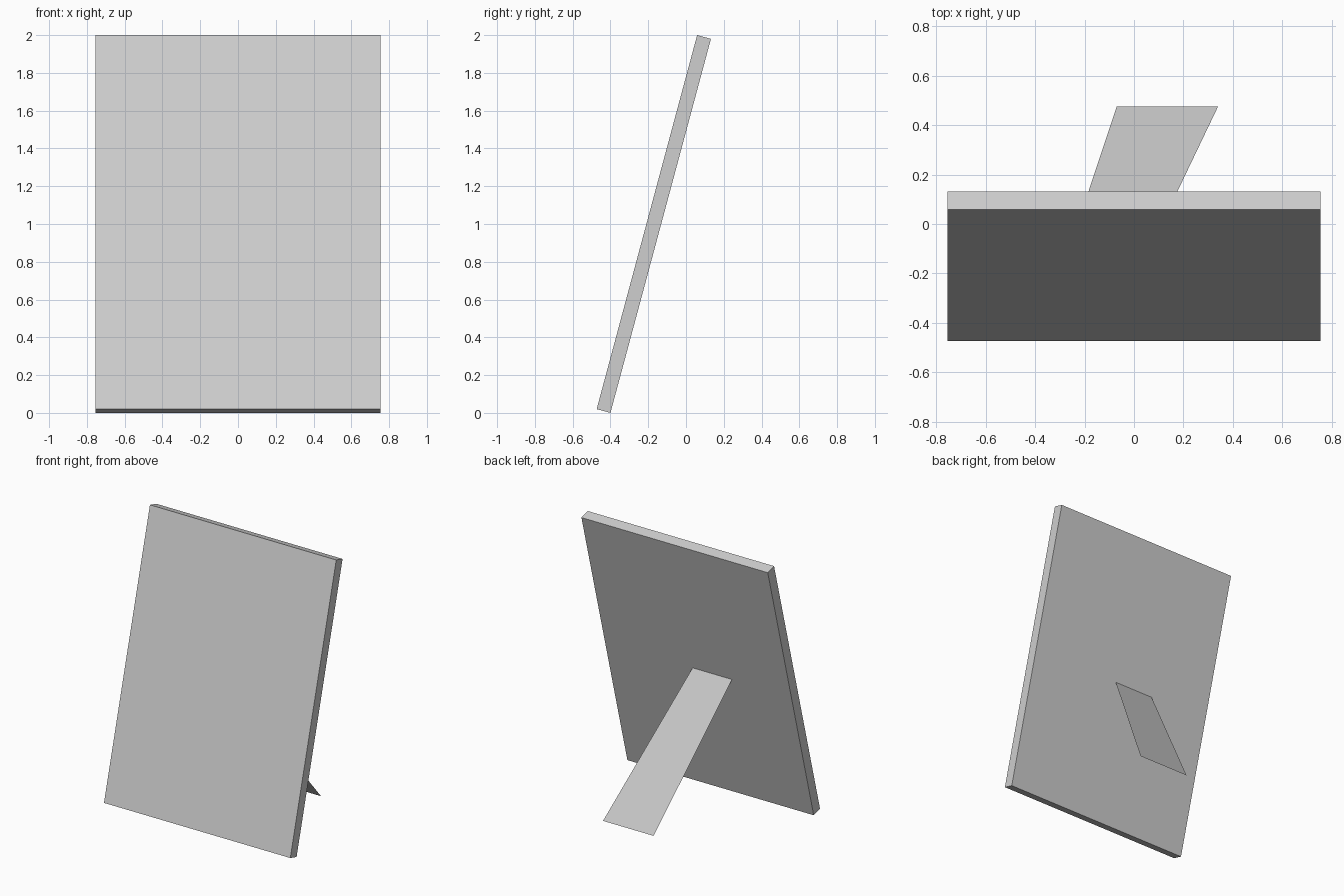
import bpy
import bmesh

cube = bpy.data.objects.get("Cube")
if cube:
    bpy.data.objects.remove(cube, do_unlink=True)

# One light grey for the whole model
grey = bpy.data.materials.new("light grey")
grey.use_nodes = True
colour = (0.62, 0.62, 0.62, 1)
grey.diffuse_color = colour
grey.node_tree.nodes["Principled BSDF"].inputs["Base Color"].default_value = colour


def make_part(name, outline, extrude=None):
    """Flat polygon, optionally extruded into a solid slab."""
    bm = bmesh.new()
    face = bm.faces.new([bm.verts.new(p) for p in outline])
    if extrude:
        result = bmesh.ops.extrude_face_region(bm, geom=[face], use_keep_orig=True)
        moved = [g for g in result["geom"] if isinstance(g, bmesh.types.BMVert)]
        bmesh.ops.translate(bm, verts=moved, vec=extrude)
        bmesh.ops.recalc_face_normals(bm, faces=bm.faces)
    mesh = bpy.data.meshes.new(name)
    bm.to_mesh(mesh)
    bm.free()
    mesh.materials.append(grey)
    obj = bpy.data.objects.new(name, mesh)
    bpy.context.collection.objects.link(obj)
    return obj


# Leaning panel: side profile swept across the full width
half_width = 0.755
profile = [(-0.473, 0.02), (-0.4, 0), (0.132, 1.98), (0.059, 2)]
make_part("panel", [(-half_width, y, z) for y, z in profile],
          extrude=(2 * half_width, 0, 0))

# Thin sheet stand, skewed to one side and wider at the foot
make_part("stand_flap", [(-0.275, -0.141, 0.965), (-0.07, 0.475, 0),
                         (0.34, 0.475, 0), (0.045, -0.141, 0.965)])
